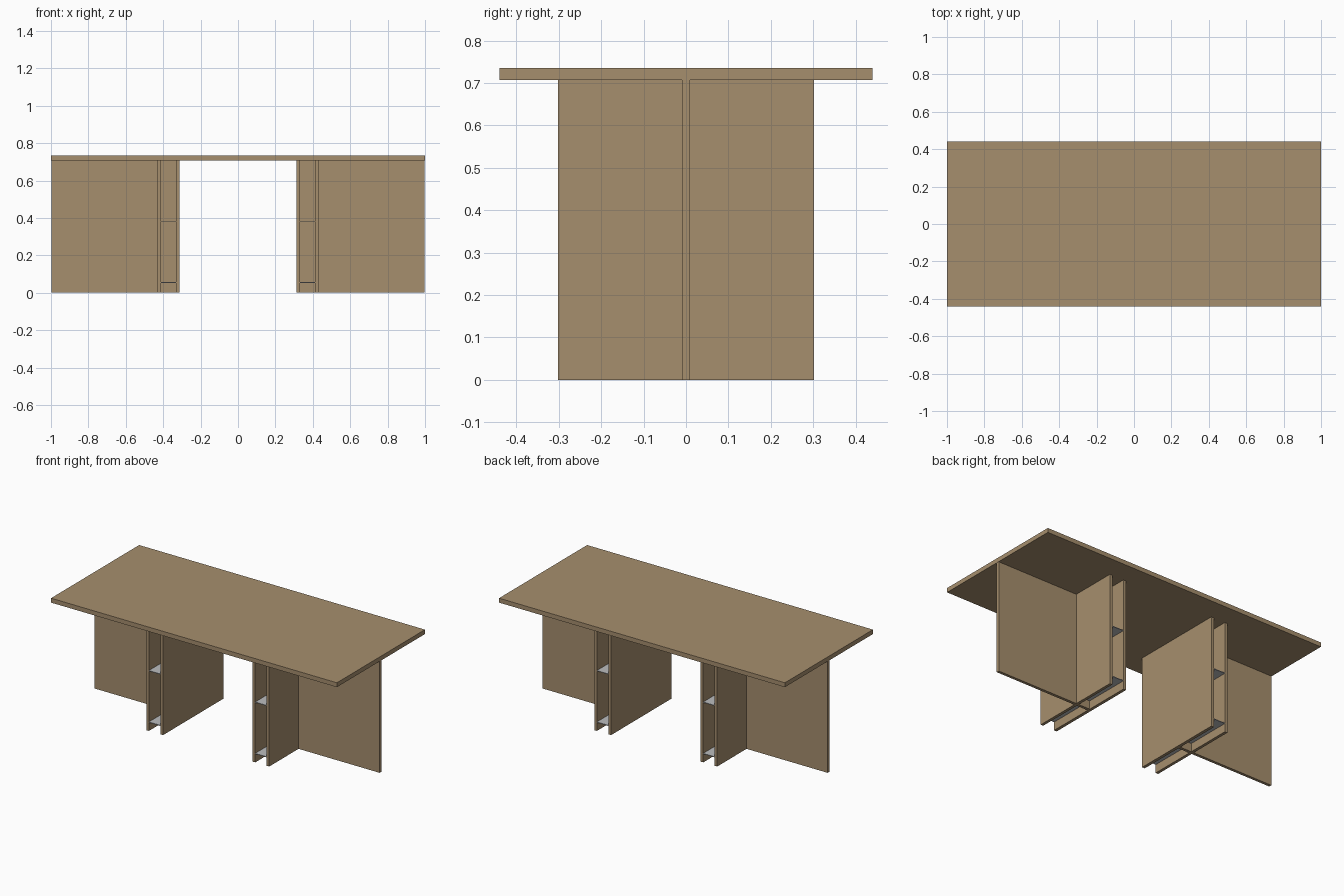
import bpy

default = bpy.data.objects.get("Cube")
if default:
    bpy.data.objects.remove(default, do_unlink=True)


def make_material(name, rgb):
    mat = bpy.data.materials.new(name)
    mat.use_nodes = True
    color = (*rgb, 1.0)
    mat.diffuse_color = color
    mat.node_tree.nodes["Principled BSDF"].inputs["Base Color"].default_value = color
    return mat


def board(name, xs, ys, zs, mat):
    """Flat board spanning the given x, y and z ranges."""
    spans = (xs, ys, zs)
    bpy.ops.mesh.primitive_cube_add(size=1, location=[(a + b) / 2 for a, b in spans])
    obj = bpy.context.object
    obj.name = name
    obj.scale = [abs(b - a) for a, b in spans]
    bpy.ops.object.transform_apply(location=False, rotation=False, scale=True)
    obj.data.materials.append(mat)
    return obj


wood = make_material("tan wood", (0.38, 0.272, 0.154))
grey = make_material("shelf grey", (0.50, 0.51, 0.52))

HEIGHT = 0.735        # overall height
UNDER = 0.707         # underside of the table top
DEPTH = 0.302         # half depth of the pedestal panels
HALF = 0.009          # half thickness of the cross panels
INNER = (0.313, 0.332)
OUTER = (0.412, 0.430)

# Table top
board("table_top", (-1, 1), (-0.44, 0.44), (UNDER, HEIGHT), wood)

# Mirrored pedestals, each with two side panels, a divider, an end web and shelves
for side, s in (("left", 1), ("right", -1)):
    def span(a, b):
        return tuple(sorted((s * a, s * b)))

    full = (0, UNDER)
    board(f"{side}_inner_panel", span(*INNER), (-DEPTH, DEPTH), full, wood)
    board(f"{side}_outer_panel", span(*OUTER), (-DEPTH, DEPTH), full, wood)
    board(f"{side}_divider", span(INNER[1], OUTER[0]), (-HALF, HALF), full, wood)
    board(f"{side}_end_web", span(OUTER[1], 0.998), (-HALF, HALF), full, wood)

    # Thin shelves in front of and behind the divider
    for level, z in (("lower", 0.055), ("upper", 0.38)):
        for place, ys in (("front", (-DEPTH, -HALF)), ("back", (HALF, DEPTH))):
            board(f"{side}_{level}_{place}_shelf", span(INNER[1], OUTER[0]), ys,
                  (z - 0.002, z + 0.002), grey)
